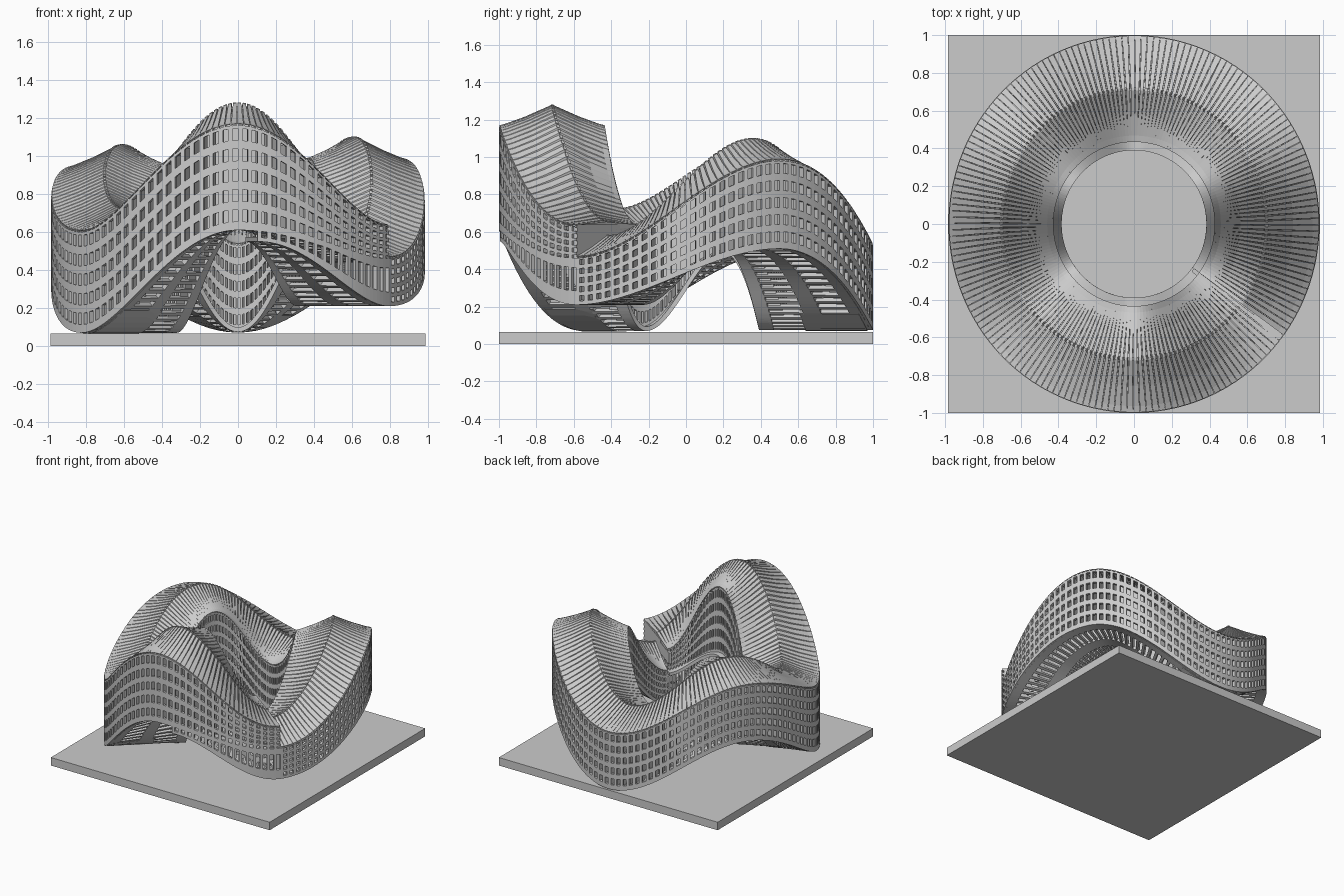
import bpy, bmesh, math

if "Cube" in bpy.data.objects:
    bpy.data.objects.remove(bpy.data.objects["Cube"])

R_OUT, R_RIDGE, R_IN = 0.985, 0.715, 0.45
STEP = 3.0                      # degrees per facade bay

# Wave of the building: angle, underside height, eaves height
KEYS = [(-84, .55, .62), (-36, .21, .46), (30, .51, .98), (90, .075, .53),
        (150, .49, .94), (213, .07, .60), (270, .61, 1.16), (324, .44, .63)]


def wave(a):
    for k, n in zip(KEYS, KEYS[1:]):
        if a <= n[0] + 1e-6:
            t = max(0, (a - k[0]) / (n[0] - k[0]))
            t = .5 - .5 * math.cos(math.pi * t)
            return k[1] + (n[1] - k[1]) * t, k[2] + (n[2] - k[2]) * t
    return KEYS[-1][1], KEYS[-1][2]


def polar(r, a, z):
    a = math.radians(a)
    return (.982 * r * math.cos(a), r * math.sin(a), z)


def finish(name, bm, thick=0):
    bmesh.ops.recalc_face_normals(bm, faces=bm.faces)
    me = bpy.data.meshes.new(name)
    bm.to_mesh(me)
    bm.free()
    ob = bpy.data.objects.new(name, me)
    bpy.context.collection.objects.link(ob)
    if thick:
        m = ob.modifiers.new("thickness", 'SOLIDIFY')
        m.thickness = thick
        m.offset = 0
    return ob


def sheet(name, angles, vs, pos, hole=None, thick=0):
    """Grid surface pos(angle, v), leaving out cells where hole(i, j)."""
    bm = bmesh.new()
    g = [[bm.verts.new(pos(a, v)) for v in vs] for a in angles]
    for i in range(len(angles) - 1):
        for j in range(len(vs) - 1):
            if not (hole and hole(i, j)):
                bm.faces.new((g[i][j], g[i + 1][j], g[i + 1][j + 1], g[i][j + 1]))
    loose = [v for v in bm.verts if not v.link_faces]
    bmesh.ops.delete(bm, geom=loose, context='VERTS')
    return finish(name, bm, thick)


def bays(a0, a1, post, step=STEP):
    out = []
    n = round((a1 - a0) / step)
    for i in range(n):
        out += [a0 + i * step, a0 + (i + post) * step]
    return out + [a1]


def window(i, j):
    return i % 2 == 1 and j % 2 == 1


# Window rows: band, opening, band ...
ROWS = 5
rows = [0]
for i in range(ROWS):
    rows += [(i + .42) / ROWS * .97, (i + 1) / ROWS * .97]
rows += [1]


def outer(a, v):
    b, t = wave(a)
    return polar(R_OUT + .004, a, b + (t - b) * v)


def inner(a, v):
    b, t = wave(a)
    return polar(.445, a, b + (t - b) * v)


def pitch(a):                   # ridge rise, flattening at the upper end
    return .11 if a < 295 else .11 - .1 * (a - 295) / 29


def ridge_h(a):
    return wave(a)[1] + pitch(a)


# Outer and inner facades of the long winding body
main = bays(-36, 324, .45)
sheet("outer_facade", main, rows, outer, window, .022)
sheet("inner_facade", main, rows, inner, window, .018)

# Lower wing tucked below the end of the body
low = bays(-84, -36, .42)
low_rows = [0, .3, .8, 1]
sheet("lower_wing_outer_facade", low, low_rows, outer, window, .022)
sheet("lower_wing_inner_facade", low, low_rows, inner, window, .018)

# Spine wall below the ridge
sheet("spine_wall", bays(-36, 324, .5), [0, 1],
      lambda a, v: polar(R_RIDGE, a, wave(a)[0] + .03 + (ridge_h(a) - wave(a)[0] - .04) * v),
      thick=.02)

# Open underside: three curved beams joined by radial rungs
sheet("underside_frame", bays(-84, 324, .4),
      [.39, .47, .66, .76, .92, .985],
      lambda a, r: polar(r, a, wave(a)[0] + .012), window, .024)


# Fins dividing the rooms behind both facades
def fins(name, r0, r1):
    bm = bmesh.new()
    for i in range(120):
        a = -36 + (i + .22) * STEP
        b, t = wave(a)
        b += .02
        bm.faces.new([bm.verts.new(polar(r, a, z)) for r, z in
                      ((r0, b), (r1, b), (r1, t), (r0, t))])
    finish(name, bm, .012)


fins("outer_room_fins", .86, .98)
fins("inner_room_fins", .45, .54)


# Pleated roof: flat slats with tapering grooves between them
def roof_side(name, r_edge):
    bm = bmesh.new()
    n = 180
    s = 360 / n
    us = [0, .12, .5, 1]                      # eave to ridge
    prev = None
    for i in range(n):
        for f, deep in ((0, 0), (.58, 0), (.6, 1), (.97, 1)):
            ring = []
            for u in us:
                taper = .4 + .6 * u
                ff = f if f < .5 else 1 - (1 - f) * taper
                a = -36 + (i + ff) * s
                r = r_edge + (R_RIDGE - r_edge) * u
                h = wave(a)[1] + pitch(a) * u ** 1.2
                d = deep * (.015 + .03 * u)
                ring.append(bm.verts.new(polar(r, a, h + .008 - d)))
            if prev:
                for j in range(len(us) - 1):
                    bm.faces.new((prev[j], ring[j], ring[j + 1], prev[j + 1]))
            prev = ring
    finish(name, bm, .006)


roof_side("outer_roof_slats", R_OUT + .012)
roof_side("inner_roof_slats", R_IN - .015)

# Thin ridge cap, built from short pieces
sheet("ridge_cap", bays(-36, 324, .6, 2), [-.007, .007],
      lambda a, v: polar(R_RIDGE + v, a, ridge_h(a) + .004),
      lambda i, j: i % 2 == 1, .016)


# Solid radial blocks: end walls and footings
def block(name, a0, a1, r0, r1, z0, z1):
    bm = bmesh.new()
    n = max(1, round((a1 - a0) / 3))
    secs = []
    for i in range(n + 1):
        a = a0 + (a1 - a0) * i / n
        secs.append([bm.verts.new(polar(r, a, z(a) if callable(z) else z))
                     for r, z in ((r0, z0), (r1, z0), (r1, z1), (r0, z1))])
    for p, q in zip(secs, secs[1:]):
        for k in range(4):
            m = (k + 1) % 4
            bm.faces.new((p[k], p[m], q[m], q[k]))
    bm.faces.new(secs[0])
    bm.faces.new(secs[-1])
    finish(name, bm)


block("end_wall_outer", -39, -36, .60, .985, .45, .64)
block("end_wall_inner", -39, -36, .40, .60, .53, .62)


def foot_low(a):
    return wave(a)[0] - .004


def foot_top(a):
    return wave(a)[0] + .03


block("back_footing", 72, 108, .64, .97, foot_low, foot_top)
block("left_footing", 195, 231, .64, .97, foot_low, foot_top)

# Base plate
bpy.ops.mesh.primitive_cube_add(size=1, location=(0, 0, .0325))
plate = bpy.context.object
plate.name = "base_plate"
plate.scale = (1.97, 2.0, .065)
